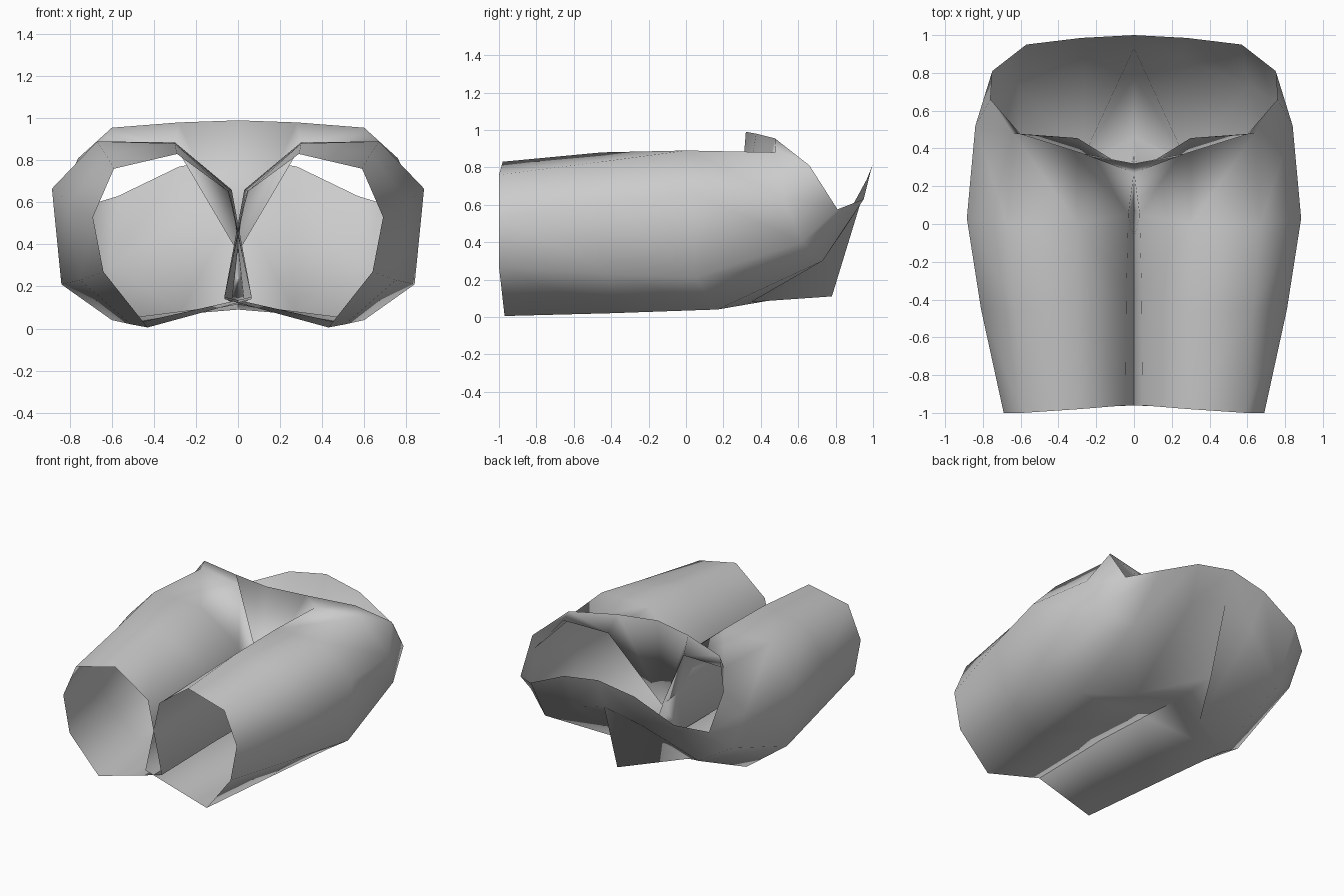
import bpy
import bmesh
from mathutils import Vector

cube = bpy.data.objects.get("Cube")
if cube:
    bpy.data.objects.remove(cube, do_unlink=True)


def make_material(name, colour):
    mat = bpy.data.materials.new(name)
    mat.use_nodes = True
    mat.diffuse_color = colour
    mat.node_tree.nodes["Principled BSDF"].inputs["Base Color"].default_value = colour
    return mat


cloth = make_material("grey cloth", (0.6, 0.6, 0.6, 1))

# Cross-sections of one leg, from the open hem to the hip fold.
# Each runs: inner, top inner, top outer, outer, outer low, bottom, inner low.
# The low inner points cross the middle, so the two legs press together.
hem = [(.045, -.96, .65), (.29, -.98, .83), (.59, -1, .76), (.69, -1, .53),
       (.64, -1, .27), (.43, -.97, .005), (-.065, -.96, .14)]
knee = [(.04, -.35, .66), (.3, -.45, .88), (.63, -.45, .83), (.81, -.45, .6),
        (.75, -.4, .23), (.51, -.4, .02), (-.065, -.35, .15)]
thigh = [(.03, .05, .66), (.3, 0, .885), (.67, 0, .89), (.885, .03, .665),
         (.84, .05, .21), (.6, .17, .04), (-.03, .1, .12)]
hip = [(0, .27, .36), (.3, .455, .87), (.64, .48, .88), (.84, .52, .64),
       (.8, .62, .4), (.61, .73, .3)]

# Half of the waist opening, front centre to back centre
waist = [(0, .32, .99), (.28, .375, .98), (.6, .475, .955), (.76, .66, .81),
         (.75, .81, .575), (.57, .95, .63), (.28, .985, .77), (0, 1, .82)]

# Seat: top of the hanging fold, its corner, crotch, the fold's outer end,
# and the lower edge of the cheek beside it
seat = [(0, .93, .6), (0, .78, .11), (0, .46, .09), (.27, .35, .08),
        (.26, .88, .52)]

bm = bmesh.new()


def add_row(points):
    return [bm.verts.new(Vector(p)) for p in points]


def skin(first, second, closed):
    """Join two rows of points with faces."""
    count = len(first)
    for i in range(count if closed else count - 1):
        j = (i + 1) % count
        bm.faces.new((first[i], first[j], second[j], second[i]))


hem, knee, thigh, hip, waist, seat = map(
    add_row, (hem, knee, thigh, hip, waist, seat))
fold_top, corner, crotch, fold_end, cheek_in = seat
cheek = hip[5]

# Leg tube
skin(hem, knee, True)
skin(knee, thigh, True)

# Hip, and the waist band above the hip fold
skin(thigh[:6], hip, False)
skin(hip, waist[:6], False)

for panel in (
    # Crotch wall and underside
    (thigh[6], thigh[0], hip[0], crotch),
    (thigh[5], thigh[6], crotch, fold_end),
    # Cheek, turning in to the valley beside the hanging fold
    (thigh[5], fold_end, cheek),
    (cheek, fold_end, cheek_in),
    (cheek_in, fold_end, fold_top),
    (cheek, cheek_in, waist[6], waist[5]),
    (cheek_in, fold_top, waist[7], waist[6]),
    # Hanging fold of cloth
    (fold_end, corner, fold_top),
    (fold_end, crotch, corner),
):
    bm.faces.new(panel)

bmesh.ops.recalc_face_normals(bm, faces=bm.faces)
# Make the cloth face outwards
outer = max(bm.faces, key=lambda f: f.calc_center_median().x)
if outer.normal.x < 0:
    bmesh.ops.reverse_faces(bm, faces=bm.faces)

mesh = bpy.data.meshes.new("shorts")
bm.to_mesh(mesh)
bm.free()
mesh.materials.append(cloth)

shorts = bpy.data.objects.new("shorts", mesh)
bpy.context.collection.objects.link(shorts)

# Other half
mirror = shorts.modifiers.new("mirror", "MIRROR")
mirror.merge_threshold = 0.001

bpy.ops.object.select_all(action="DESELECT")
shorts.select_set(True)
bpy.context.view_layer.objects.active = shorts
bpy.ops.object.modifier_apply(modifier=mirror.name)
bpy.ops.object.shade_smooth()
